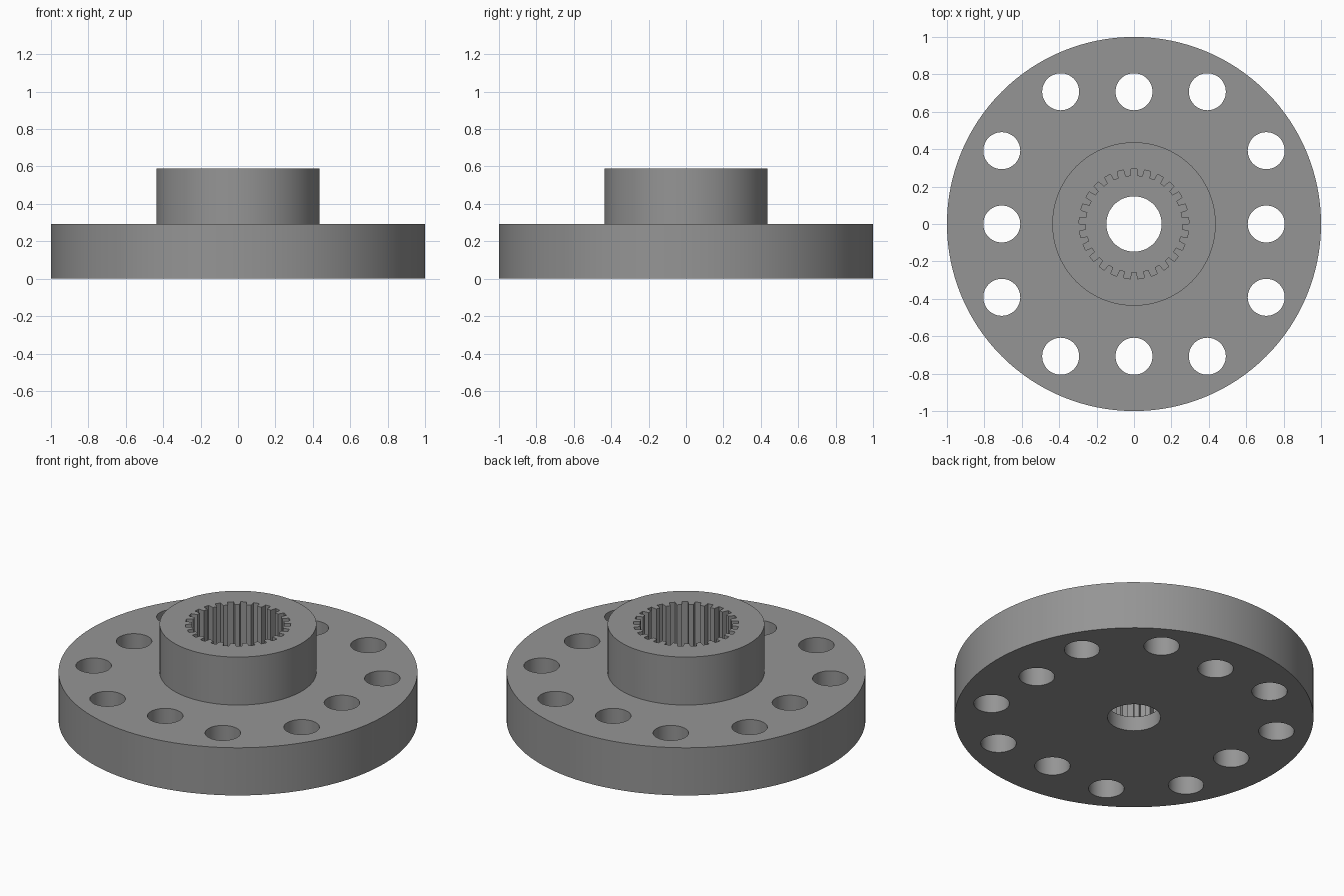
import bpy, bmesh, math

if "Cube" in bpy.data.objects:
    bpy.data.objects.remove(bpy.data.objects["Cube"])

TEETH = 25

metal = bpy.data.materials.new("grey metal")
metal.diffuse_color = (0.30, 0.30, 0.30, 1)
metal.use_nodes = True
metal.node_tree.nodes["Principled BSDF"].inputs["Base Color"].default_value = metal.diffuse_color


def prism(name, outline, z0, z1):
    """Closed prism from an anticlockwise outline."""
    bm = bmesh.new()
    low = [bm.verts.new((x, y, z0)) for x, y in outline]
    high = [bm.verts.new((x, y, z1)) for x, y in outline]
    n = len(outline)
    bm.faces.new(low[::-1])
    bm.faces.new(high)
    for i in range(n):
        j = (i + 1) % n
        bm.faces.new((low[i], low[j], high[j], high[i]))
    mesh = bpy.data.meshes.new(name)
    bm.to_mesh(mesh)
    bm.free()
    mesh.materials.append(metal)
    obj = bpy.data.objects.new(name, mesh)
    bpy.context.collection.objects.link(obj)
    return obj


def circle(r, n, cx=0, cy=0):
    return [(cx + r * math.cos(2 * math.pi * i / n),
             cy + r * math.sin(2 * math.pi * i / n)) for i in range(n)]


def combine(target, tool, operation):
    tool.hide_render = True
    bpy.context.view_layer.objects.active = target
    mod = target.modifiers.new("combine", 'BOOLEAN')
    mod.operation = operation
    mod.solver = 'EXACT'
    mod.object = tool
    bpy.ops.object.modifier_apply(modifier=mod.name)
    bpy.data.objects.remove(tool, do_unlink=True)


# Round flange with raised hub
flange = prism("hub_flange", circle(1.0, 128), 0, 0.293)
combine(flange, prism("hub", circle(0.437, 96), 0.1, 0.588), 'UNION')

# Toothed socket open at the top of the hub, one groove towards the back
spline = []
pitch = 2 * math.pi / TEETH
for i in range(TEETH):
    mid = math.pi / 2 + i * pitch
    for r, k in ((0.257, -0.29), (0.294, -0.23), (0.294, 0.23), (0.257, 0.29)):
        a = mid + k * pitch
        spline.append((r * math.cos(a), r * math.sin(a)))
combine(flange, prism("socket_cutter", spline, 0.09, 0.8), 'DIFFERENCE')

# Central screw bore through the floor of the socket
combine(flange, prism("bore_cutter", circle(0.148, 64), -0.1, 0.2), 'DIFFERENCE')

# Mounting holes: three along each of four sides
for side in range(4):
    c, s = round(math.cos(side * math.pi / 2)), round(math.sin(side * math.pi / 2))
    for t in (-0.392, 0, 0.392):
        x, y = 0.707 * c - t * s, 0.707 * s + t * c
        combine(flange, prism("hole_cutter", circle(0.099, 48, x, y), -0.1, 0.4),
                'DIFFERENCE')

# Smooth round walls, crisp rims and teeth
bpy.ops.object.select_all(action='DESELECT')
flange.select_set(True)
bpy.context.view_layer.objects.active = flange
bpy.ops.object.shade_smooth_by_angle(angle=math.radians(25))
